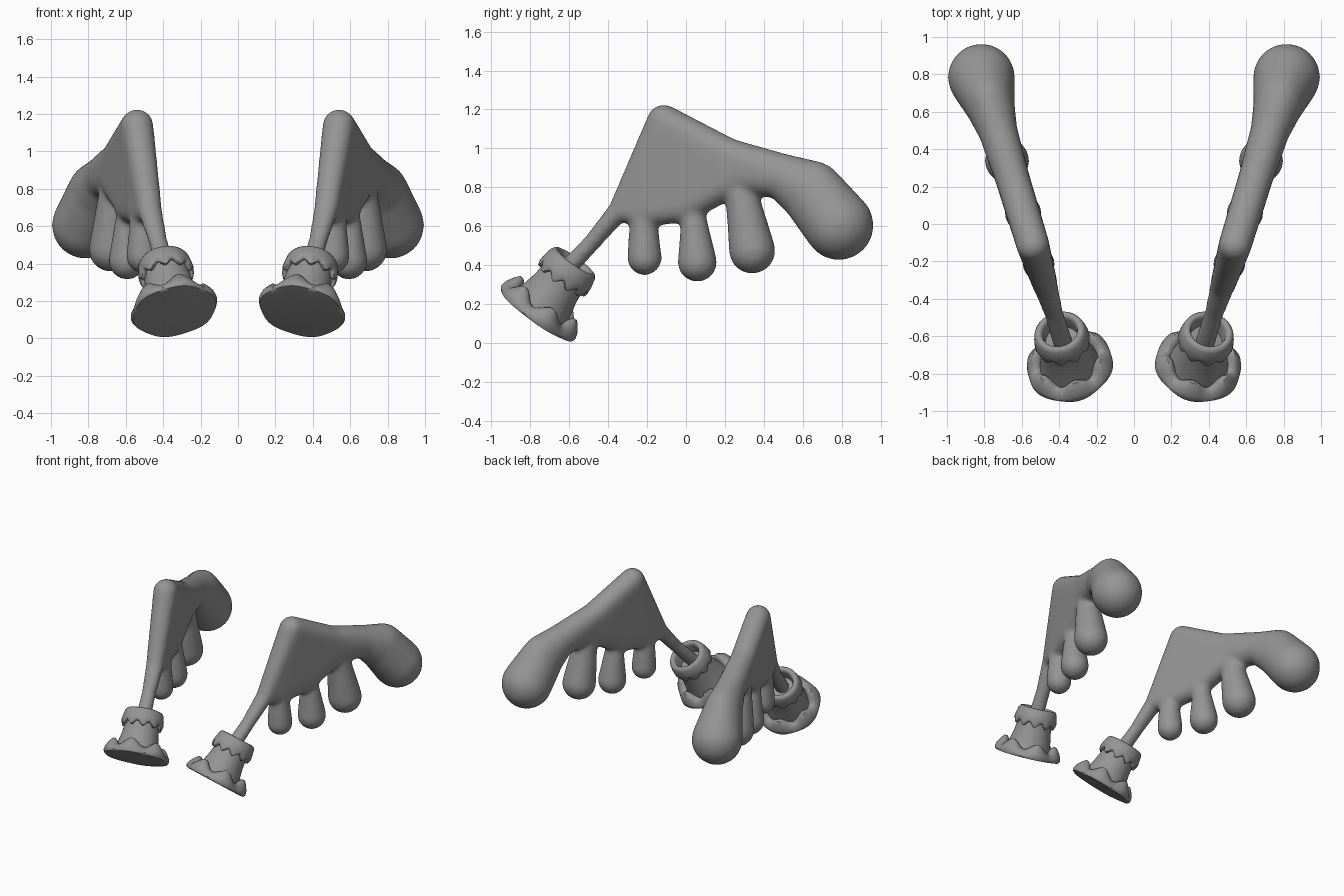
import bpy, bmesh, math
from mathutils import Matrix, Vector

if "Cube" in bpy.data.objects:
    bpy.data.objects.remove(bpy.data.objects["Cube"])

GREY = (0.3, 0.3, 0.3, 1)
grey = bpy.data.materials.new("plain_grey")
grey.use_nodes = True
grey.diffuse_color = GREY
grey.node_tree.nodes["Principled BSDF"].inputs["Base Color"].default_value = GREY

SLOPE = 0.307                       # each wing plane splays outward to the back
YAW = Matrix.Rotation(-math.atan(SLOPE), 4, "Z")


def on_plane(y, z):
    return Matrix.Translation((0.575 + SLOPE * y, y, z)) @ YAW


def finish(name, bm, side):
    bm.transform(Matrix.Scale(side, 4, (1, 0, 0)))
    bmesh.ops.recalc_face_normals(bm, faces=bm.faces)
    mesh = bpy.data.meshes.new(name)
    bm.to_mesh(mesh)
    bm.free()
    mesh.materials.append(grey)
    mesh.shade_smooth()
    obj = bpy.data.objects.new(name, mesh)
    bpy.context.collection.objects.link(obj)
    return obj


# Ball on the wing plane: y, z, radius, half thickness
tmp = bmesh.new()
bmesh.ops.create_icosphere(tmp, subdivisions=3, radius=1)
UNIT = [v.co.copy() for v in tmp.verts]
tmp.free()


def hull(bm, balls):
    verts = []
    for y, z, r, thick in balls:
        m = on_plane(y, z) @ Matrix.Diagonal((thick, r, r, 1))
        verts += [bm.verts.new(m @ p) for p in UNIT]
    bmesh.ops.convex_hull(bm, input=verts)
    bmesh.ops.delete(bm, geom=[v for v in bm.verts if not v.link_faces], context="VERTS")


# Wing landmarks
WRIST = (-0.63, 0.36, 0.05, 0.055)
FOREARM = (-0.48, 0.52, 0.045, 0.052)
ELBOW = (-0.345, 0.68, 0.055, 0.065)
CREST = (-0.115, 1.14, 0.086, 0.088)
BACK = (0.22, 0.965, 0.087, 0.09)
BELLY = (0.27, 0.86, 0.09, 0.092)
NECK = (0.5, 0.855, 0.117, 0.105)
LOBE = (0.65, 0.77, 0.167, 0.135)
TIP = (0.785, 0.605, 0.18, 0.18)
PIECES = [
    (WRIST, FOREARM), (FOREARM, ELBOW),
    (CREST, ELBOW, (-0.22, 0.67, 0.075, 0.075), (0, 0.7, 0.08, 0.08), BELLY, BACK),
    (BACK, BELLY, NECK), (NECK, LOBE), (LOBE, TIP),
    # three hanging feather lobes
    ((-0.22, 0.66, 0.068, 0.07), (-0.213, 0.437, 0.09, 0.088)),
    ((0.035, 0.7, 0.055, 0.06), (0.058, 0.415, 0.102, 0.1)),
    ((0.28, 0.8, 0.08, 0.08), (0.34, 0.475, 0.12, 0.12)),
]


def wing(name, side):
    bm = bmesh.new()
    for balls in PIECES:
        hull(bm, balls)
    obj = finish(name, bm, side)
    remesh = obj.modifiers.new("merge", "REMESH")
    remesh.mode = "VOXEL"
    remesh.voxel_size = 0.014
    remesh.use_smooth_shade = True
    smooth = obj.modifiers.new("soften", "SMOOTH")
    smooth.factor = 0.5
    smooth.iterations = 14


# Lathe with scalloped rows: radius, height, height wave, radius wave
SOCKET = on_plane(-0.77, 0.142) @ Matrix.Rotation(-math.asin(0.6), 4, "X")


def lathe(name, profile, lobes, side, steps=96):
    bm = bmesh.new()
    rows = []
    for r, h, hw, rw in profile:
        row = []
        for i in range(steps):
            a = math.tau * i / steps
            c = math.cos(lobes * (a + math.pi / 2))
            rr = r + rw * c
            p = Vector((rr * math.cos(a), rr * math.sin(a), h + hw * c))
            row.append(bm.verts.new(SOCKET @ p))
        rows.append(row)
    for low, high in zip(rows, rows[1:]):
        for i in range(steps):
            j = (i + 1) % steps
            bm.faces.new((low[i], low[j], high[j], high[i]))
    bm.faces.new(rows[0])
    bm.faces.new(rows[-1])
    obj = finish(name, bm, side)
    bpy.ops.object.select_all(action="DESELECT")
    obj.select_set(True)
    bpy.context.view_layer.objects.active = obj
    bpy.ops.object.shade_smooth_by_angle(angle=math.radians(50))


SKIRT = [(0.05, 0, 0, 0), (0.2, 0, 0, 0), (0.225, 0.003, 0, 0.004),
         (0.233, 0.018, 0.004, 0.005), (0.227, 0.04, 0.012, 0.004),
         (0.208, 0.068, 0.022, 0), (0.188, 0.086, 0.026, 0),
         (0.17, 0.084, 0.026, 0), (0.155, 0.068, 0.026, 0), (0.13, 0.03, 0, 0)]
CUP = [(0.165, 0.02, 0, 0), (0.148, 0.09, 0, 0), (0.13, 0.17, 0, 0), (0.12, 0.25, 0, 0),
       (0.115, 0.325, 0, 0), (0.1, 0.325, 0, 0), (0.092, 0.2, 0, 0)]
COLLAR = [(0.11, 0.25, 0.012, 0), (0.13, 0.235, 0.016, 0), (0.143, 0.238, 0.016, 0),
          (0.15, 0.255, 0.012, 0), (0.146, 0.29, 0, 0), (0.137, 0.33, 0, 0),
          (0.126, 0.346, 0, 0), (0.112, 0.35, 0, 0), (0.099, 0.342, 0, 0),
          (0.093, 0.325, 0, 0), (0.091, 0.21, 0, 0)]

for label, side in (("left", 1), ("right", -1)):
    wing(label + "_wing", side)
    lathe(label + "_socket_skirt", SKIRT, 6, side)
    lathe(label + "_socket_cup", CUP, 6, side)
    lathe(label + "_socket_collar", COLLAR, 10, side)
